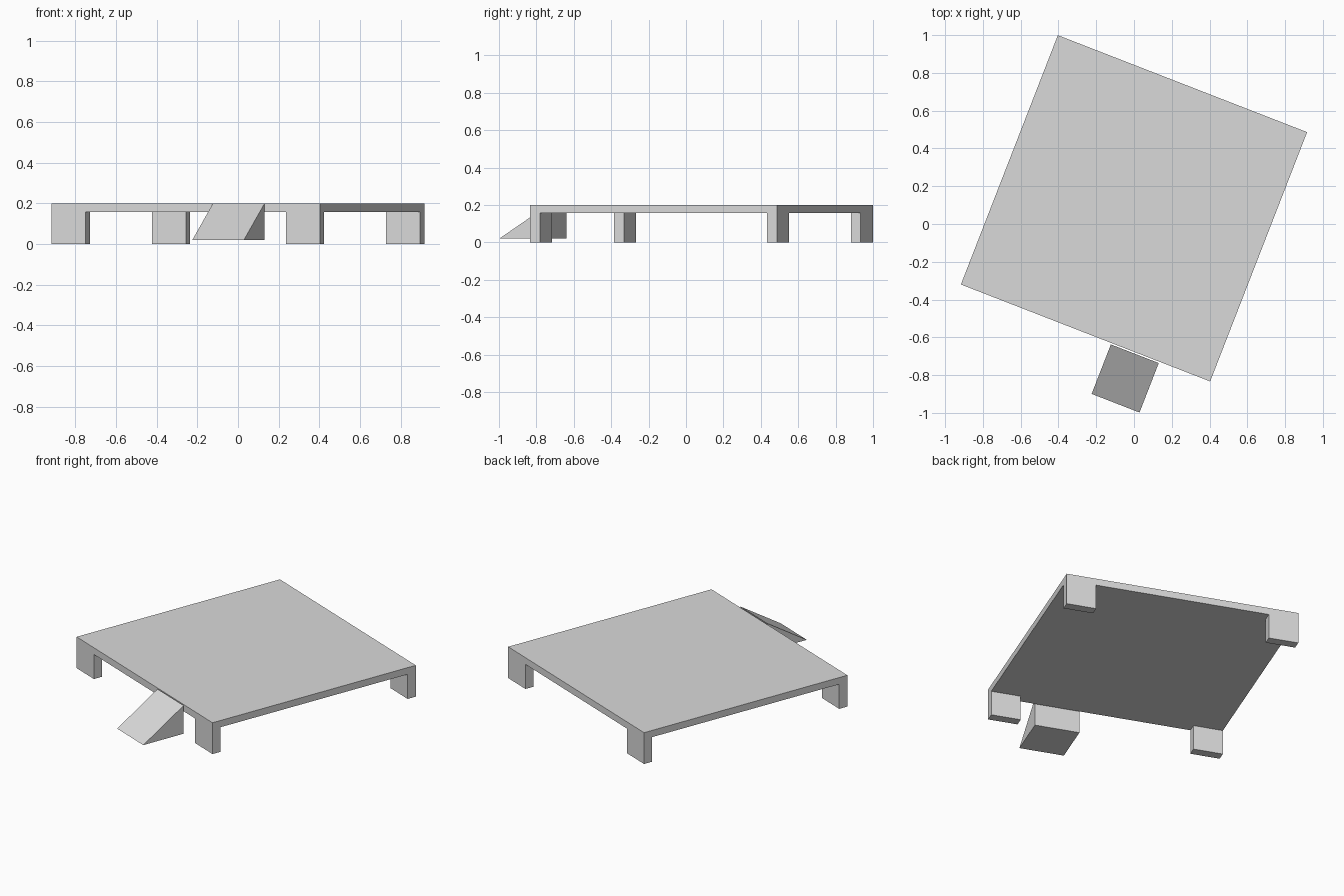
import bpy, bmesh
from mathutils import Matrix
from math import radians

if "Cube" in bpy.data.objects:
    bpy.data.objects.remove(bpy.data.objects["Cube"])

SIDE = 1.416          # square deck side
HALF = SIDE / 2
LEG_W, LEG_D = 0.18, 0.057
DECK_Z, TOP_Z = 0.157, 0.2

# Everything shares one turned frame
frame = Matrix.Translation((0, 0.083, 0)) @ Matrix.Rotation(radians(-21.25), 4, 'Z')

grey = bpy.data.materials.new("light_grey")
grey.diffuse_color = (0.7, 0.7, 0.7, 1)
grey.use_nodes = True
grey.node_tree.nodes["Principled BSDF"].inputs["Base Color"].default_value = grey.diffuse_color


def prism(name, profile, x0, x1):
    """Extrude a (y, z) profile along local x from x0 to x1."""
    bm = bmesh.new()
    face = bm.faces.new([bm.verts.new((x0, y, z)) for y, z in profile])
    ext = bmesh.ops.extrude_face_region(bm, geom=[face])
    verts = [g for g in ext["geom"] if isinstance(g, bmesh.types.BMVert)]
    bmesh.ops.translate(bm, verts=verts, vec=(x1 - x0, 0, 0))
    bmesh.ops.recalc_face_normals(bm, faces=bm.faces)
    bm.transform(frame)
    mesh = bpy.data.meshes.new(name)
    bm.to_mesh(mesh)
    bm.free()
    mesh.materials.append(grey)
    obj = bpy.data.objects.new(name, mesh)
    bpy.context.collection.objects.link(obj)
    return obj


def box(name, x0, x1, y0, y1, z0, z1):
    return prism(name, [(y0, z0), (y1, z0), (y1, z1), (y0, z1)], x0, x1)


# Deck slab
box("deck", -HALF, HALF, -HALF, HALF, DECK_Z, TOP_Z)

# Corner legs, flush with the deck edges
for side, sx in (("left", -1), ("right", 1)):
    for end, sy in (("front", -1), ("back", 1)):
        xs = sorted((sx * HALF, sx * (HALF - LEG_W)))
        ys = sorted((sy * HALF, sy * (HALF - LEG_D)))
        box(f"{end}_{side}_leg", *xs, *ys, 0, DECK_Z)

# Wedge ramp in front of the deck
prism("ramp", [(-0.997, 0.02), (-0.716, 0.02), (-0.716, TOP_Z)], 0.147, 0.419)
